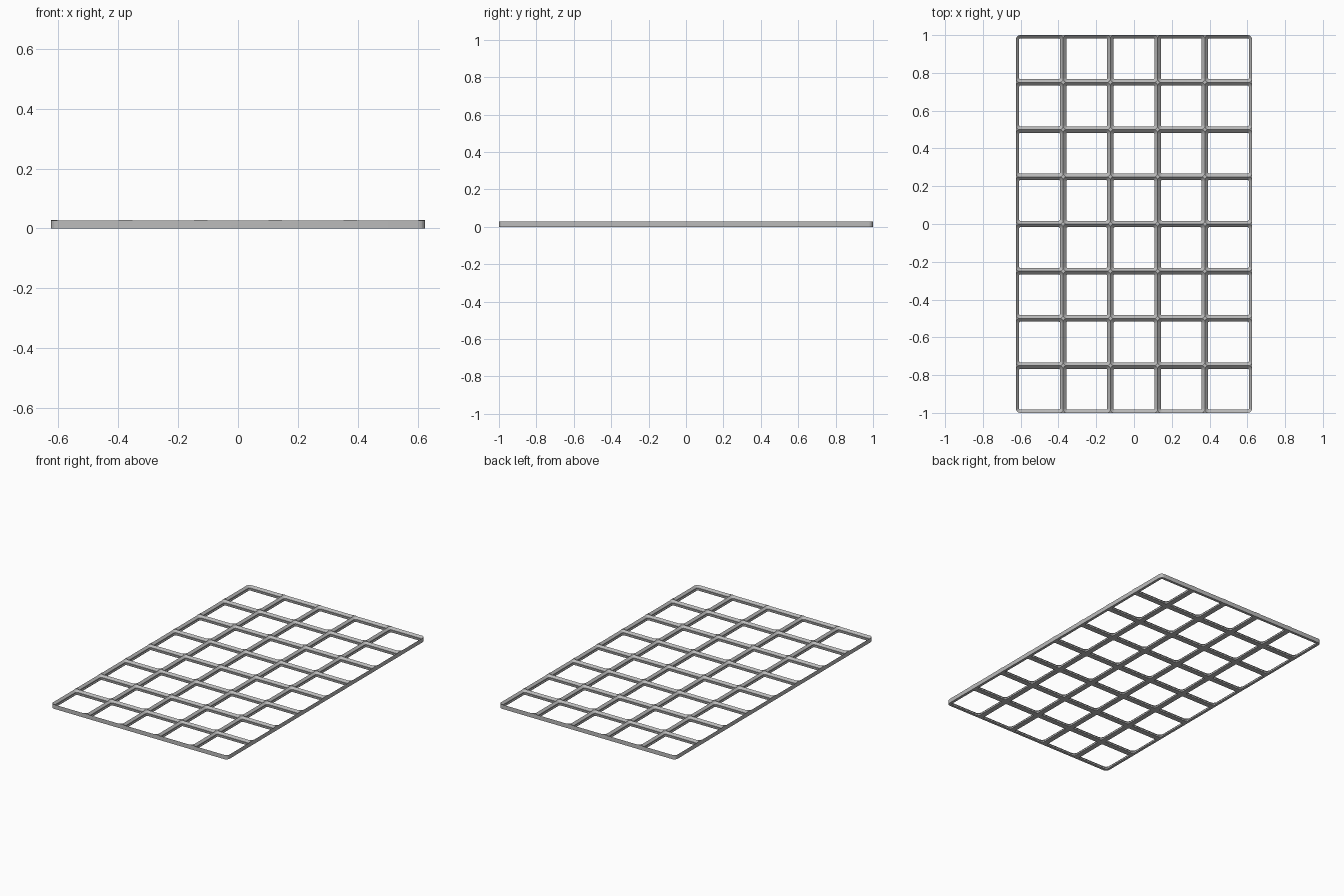
import bpy
import bmesh
from math import cos, sin, pi, radians

cube = bpy.data.objects.get("Cube")
if cube:
    bpy.data.objects.remove(cube, do_unlink=True)

MM = 2 / 336              # one millimetre in scene units
COLS, ROWS, PITCH = 5, 8, 42
CORNER = 4                # corner radius at the rim
RIDGE, TOP = 4.6, 4.9     # height of the ridges and of the crossing points
SEGMENTS = 8


def rounded_loop(bm, cx, cy, half_x, half_y, radius, z):
    """Ring of vertices round a rectangle with rounded corners."""
    ring = []
    for q, (sx, sy) in enumerate([(1, 1), (-1, 1), (-1, -1), (1, -1)]):
        for i in range(SEGMENTS + 1):
            a = (q + i / SEGMENTS) * pi / 2
            x = cx + sx * (half_x - radius) + radius * cos(a)
            y = cy + sy * (half_y - radius) + radius * sin(a)
            ring.append(bm.verts.new((x * MM, y * MM, z * MM)))
    return ring


def loft(bm, rings):
    """Closed solid through a stack of rings."""
    bm.faces.new(rings[0][::-1])
    bm.faces.new(rings[-1])
    for low, high in zip(rings, rings[1:]):
        n = len(low)
        for i in range(n):
            j = (i + 1) % n
            bm.faces.new((low[i], low[j], high[j], high[i]))


def make_object(name, bm):
    mesh = bpy.data.meshes.new(name)
    bm.to_mesh(mesh)
    bm.free()
    obj = bpy.data.objects.new(name, mesh)
    bpy.context.collection.objects.link(obj)
    return obj


# Solid plate with rounded outer corners
bm = bmesh.new()
hx, hy = COLS * PITCH / 2, ROWS * PITCH / 2
loft(bm, [rounded_loop(bm, 0, 0, hx, hy, CORNER, z) for z in (0, TOP)])
plate = make_object("grid_plate", bm)

grey = bpy.data.materials.new("light_grey")
grey.use_nodes = True
colour = (0.5, 0.5, 0.5, 1)
grey.diffuse_color = colour
grey.node_tree.nodes["Principled BSDF"].inputs["Base Color"].default_value = colour
plate.data.materials.append(grey)

# Socket profile: (height, inset from the cell edge)
profile = [(-1, 2.85), (RIDGE - 3.95, 2.85), (RIDGE - 3.25, 2.15),
           (RIDGE - 2.15, 2.15), (RIDGE + 0.5, -0.5)]

# Cut the sockets in two checkerboard passes, so cutters never overlap
bpy.context.view_layer.objects.active = plate
for parity in (0, 1):
    bm = bmesh.new()
    for c in range(COLS):
        for r in range(ROWS):
            if (c + r) % 2 != parity:
                continue
            cx = (c - (COLS - 1) / 2) * PITCH
            cy = (r - (ROWS - 1) / 2) * PITCH
            loft(bm, [rounded_loop(bm, cx, cy, PITCH / 2 - d, PITCH / 2 - d,
                                   CORNER - d, z) for z, d in profile])
    cutter = make_object("socket_cutter", bm)
    cutter.hide_render = True
    cutter.data.materials.append(grey)
    cut = plate.modifiers.new("sockets", 'BOOLEAN')
    cut.operation = 'DIFFERENCE'
    cut.solver = 'EXACT'
    cut.object = cutter
    bpy.ops.object.modifier_apply(modifier=cut.name)
    bpy.data.objects.remove(cutter, do_unlink=True)

# Smooth the rounded corners, keep the chamfers crisp
bpy.ops.object.select_all(action='DESELECT')
plate.select_set(True)
bpy.ops.object.shade_smooth_by_angle(angle=radians(30))
